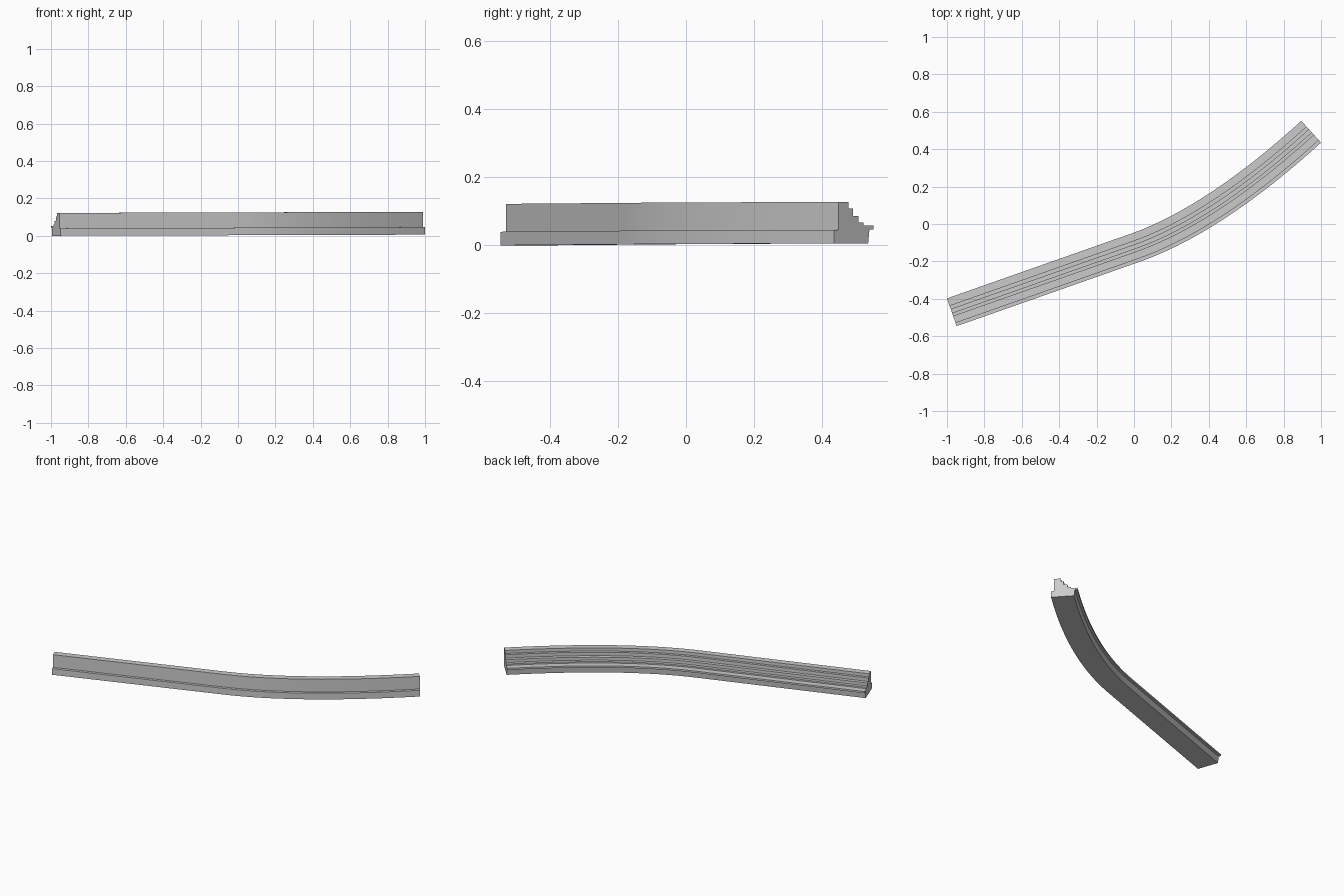
import bpy, bmesh, math
from mathutils import Vector

cube = bpy.data.objects.get("Cube")
if cube:
    bpy.data.objects.remove(cube, do_unlink=True)

# One plain grey material
grey = bpy.data.materials.new("light_grey")
grey.use_nodes = True
colour = (0.6, 0.6, 0.6, 1)
grey.diffuse_color = colour
grey.node_tree.nodes["Principled BSDF"].inputs["Base Color"].default_value = colour

# Cross-section: distance back from the front edge, height
profile = [(0, 0), (0, 0.04), (0.018, 0.04), (0.018, 0.122), (0.058, 0.122),
           (0.058, 0.102), (0.075, 0.102), (0.075, 0.08), (0.097, 0.08),
           (0.097, 0.061), (0.117, 0.061), (0.117, 0.052), (0.157, 0.052),
           (0.157, 0.041), (0.141, 0.041), (0.136, 0)]

# Front edge path: a straight run that eases into a bend
start = Vector((-0.948, -0.546))
bend_start = Vector((0.03, -0.202))
bend_corner = Vector((0.468, -0.048))
end = Vector((1.0, 0.435))
SEGMENTS = 32
stations = [(start, bend_start - start)]
for i in range(SEGMENTS + 1):
    t = i / SEGMENTS
    a = bend_start.lerp(bend_corner, t)
    b = bend_corner.lerp(end, t)
    stations.append((a.lerp(b, t), b - a))

# Sweep the cross-section along the path, with a slight rise to the left
bm = bmesh.new()
rings = []
for point, tangent in stations:
    d = tangent.normalized()
    back = Vector((-d.y, d.x))
    rise = 0.003 * (point.x + 1)
    ring = []
    for u, z in profile:
        p = point + back * u
        ring.append(bm.verts.new((p.x, p.y, z + rise)))
    rings.append(ring)
n = len(profile)
for r0, r1 in zip(rings, rings[1:]):
    for i in range(n):
        j = (i + 1) % n
        bm.faces.new((r0[i], r0[j], r1[j], r1[i]))
bm.faces.new(rings[0])
bm.faces.new(list(reversed(rings[-1])))
bmesh.ops.recalc_face_normals(bm, faces=bm.faces[:])

mesh = bpy.data.meshes.new("stepped_curved_rail")
bm.to_mesh(mesh)
bm.free()
mesh.materials.append(grey)
rail = bpy.data.objects.new("stepped_curved_rail", mesh)
bpy.context.collection.objects.link(rail)
bpy.ops.object.select_all(action='DESELECT')
rail.select_set(True)
bpy.context.view_layer.objects.active = rail
bpy.ops.object.shade_smooth_by_angle(angle=math.radians(30))
